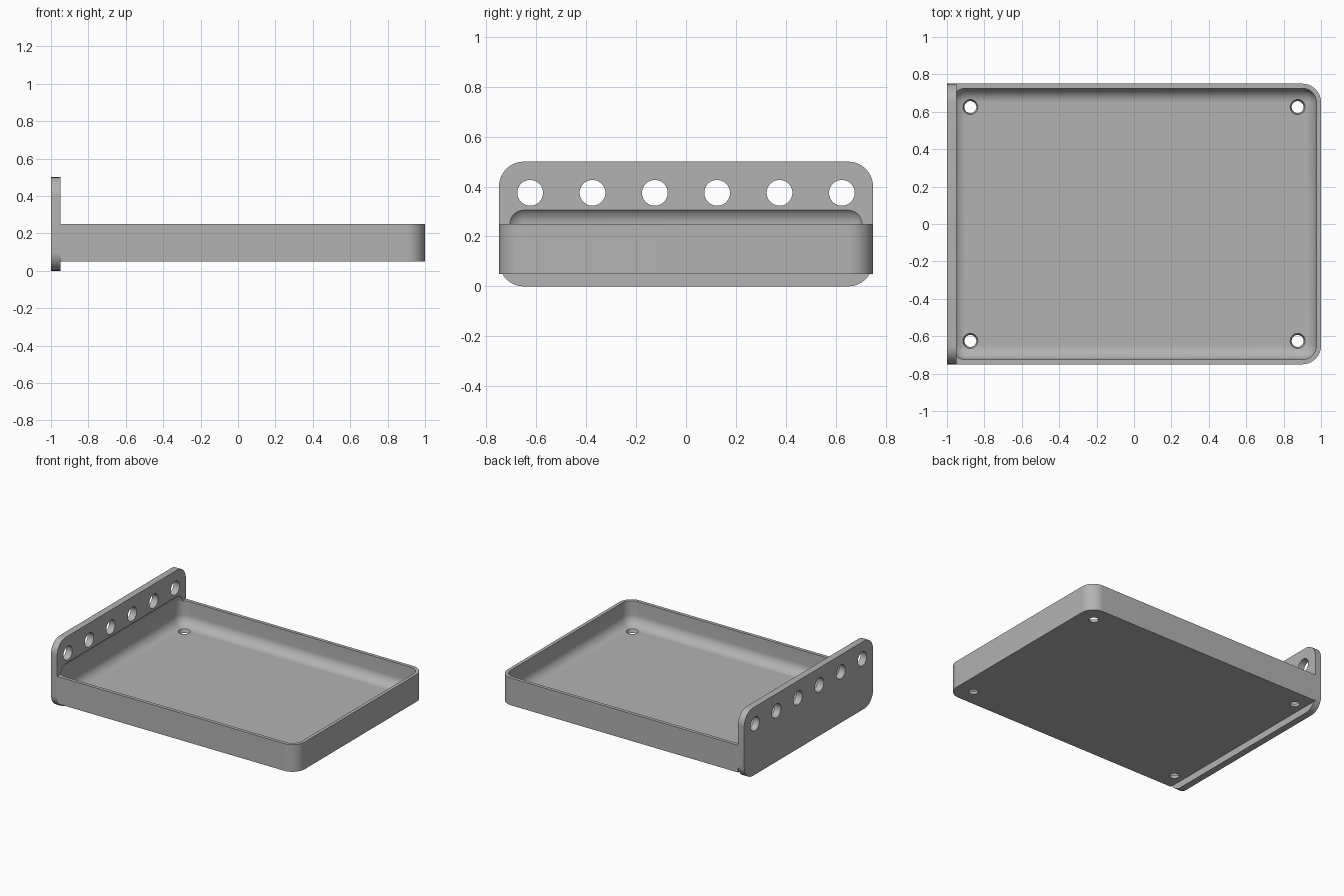
import bpy, bmesh
from math import pi, sin, cos
from mathutils import Matrix, Vector

if "Cube" in bpy.data.objects:
    bpy.data.objects.remove(bpy.data.objects["Cube"], do_unlink=True)

GREY = (0.45, 0.45, 0.45, 1.0)
WALL = 0.025
HALF_Y = 0.75
PLATE_X = -0.95

mat = bpy.data.materials.new("plain grey")
mat.use_nodes = True
mat.diffuse_color = GREY
mat.node_tree.nodes["Principled BSDF"].inputs["Base Color"].default_value = GREY


def add_object(name, bm):
    bmesh.ops.recalc_face_normals(bm, faces=bm.faces)
    mesh = bpy.data.meshes.new(name)
    bm.to_mesh(mesh)
    bm.free()
    mesh.materials.append(mat)
    obj = bpy.data.objects.new(name, mesh)
    bpy.context.collection.objects.link(obj)
    return obj


def rounded_rect(a0, a1, b0, b1, radii, steps=16):
    """Outline counter-clockwise from the low corner, one radius per corner."""
    corners = [(a0, b0, 1, 1), (a1, b0, -1, 1), (a1, b1, -1, -1), (a0, b1, 1, -1)]
    points = []
    for i, ((a, b, sa, sb), r) in enumerate(zip(corners, radii)):
        if r == 0:
            points.append((a, b))
            continue
        for s in range(steps + 1):
            t = pi + (i + s / steps) * pi / 2
            points.append((a + sa * r + r * cos(t), b + sb * r + r * sin(t)))
    return points


def extrude(name, points, depth):
    bm = bmesh.new()
    face = bm.faces.new([bm.verts.new(p) for p in points])
    ext = bmesh.ops.extrude_face_region(bm, geom=[face], use_keep_orig=True)
    verts = [v for v in ext["geom"] if isinstance(v, bmesh.types.BMVert)]
    bmesh.ops.translate(bm, verts=verts, vec=depth)
    return add_object(name, bm)


def cut(target, cutter):
    mod = target.modifiers.new("cut", "BOOLEAN")
    mod.operation = "DIFFERENCE"
    mod.solver = "EXACT"
    mod.object = cutter


def finish(obj):
    bpy.ops.object.select_all(action="DESELECT")
    bpy.context.view_layer.objects.active = obj
    obj.select_set(True)
    for mod in list(obj.modifiers):
        bpy.ops.object.modifier_apply(modifier=mod.name)
    bpy.ops.object.shade_smooth_by_angle(angle=pi / 6)


# Tray block, rounded only at the end away from the plate
outline = rounded_rect(PLATE_X, 1, -HALF_Y, HALF_Y, (0, 0.1, 0.1, 0))
tray = extrude("tray", [(x, y, 0.05) for x, y in outline], Vector((0, 0, 0.2)))

# Upright end plate with rounded corners
outline = rounded_rect(-HALF_Y, HALF_Y, 0, 0.5, (0.1,) * 4)
plate = extrude("end_plate", [(-1, y, z) for y, z in outline], Vector((0.05, 0, 0)))

# Rounded cavity that hollows the tray and dips into the plate
bm = bmesh.new()
size = Vector((2 - 2 * WALL, 2 * (HALF_Y - WALL), 0.25))
bmesh.ops.create_cube(bm, size=1)
bmesh.ops.scale(bm, vec=size, verts=bm.verts)
bmesh.ops.translate(bm, vec=(0, 0, 0.2), verts=bm.verts)
bmesh.ops.bevel(bm, geom=bm.edges[:], offset=0.075, segments=12, profile=0.5, affect="EDGES")
cavity = add_object("cavity_cutter", bm)

# Tapered mounting holes in the tray floor
bm = bmesh.new()
for x in (-0.875, 0.875):
    for y in (-0.625, 0.625):
        bmesh.ops.create_cone(bm, cap_ends=True, segments=40, radius1=0.024, radius2=0.048,
                              depth=0.075, matrix=Matrix.Translation((x, y, 0.0625)))
floor_holes = add_object("floor_hole_cutter", bm)

# Row of six holes through the plate
bm = bmesh.new()
for i in range(6):
    place = Matrix.Translation((-0.975, (i - 2.5) * 0.25, 0.375)) @ Matrix.Rotation(pi / 2, 4, "Y")
    bmesh.ops.create_cone(bm, cap_ends=True, segments=48, radius1=0.0515, radius2=0.0515,
                          depth=0.2, matrix=place)
plate_holes = add_object("plate_hole_cutter", bm)

cut(tray, cavity)
cut(tray, floor_holes)
cut(plate, cavity)
cut(plate, plate_holes)
finish(tray)
finish(plate)

for cutter in (cavity, floor_holes, plate_holes):
    bpy.data.objects.remove(cutter, do_unlink=True)
